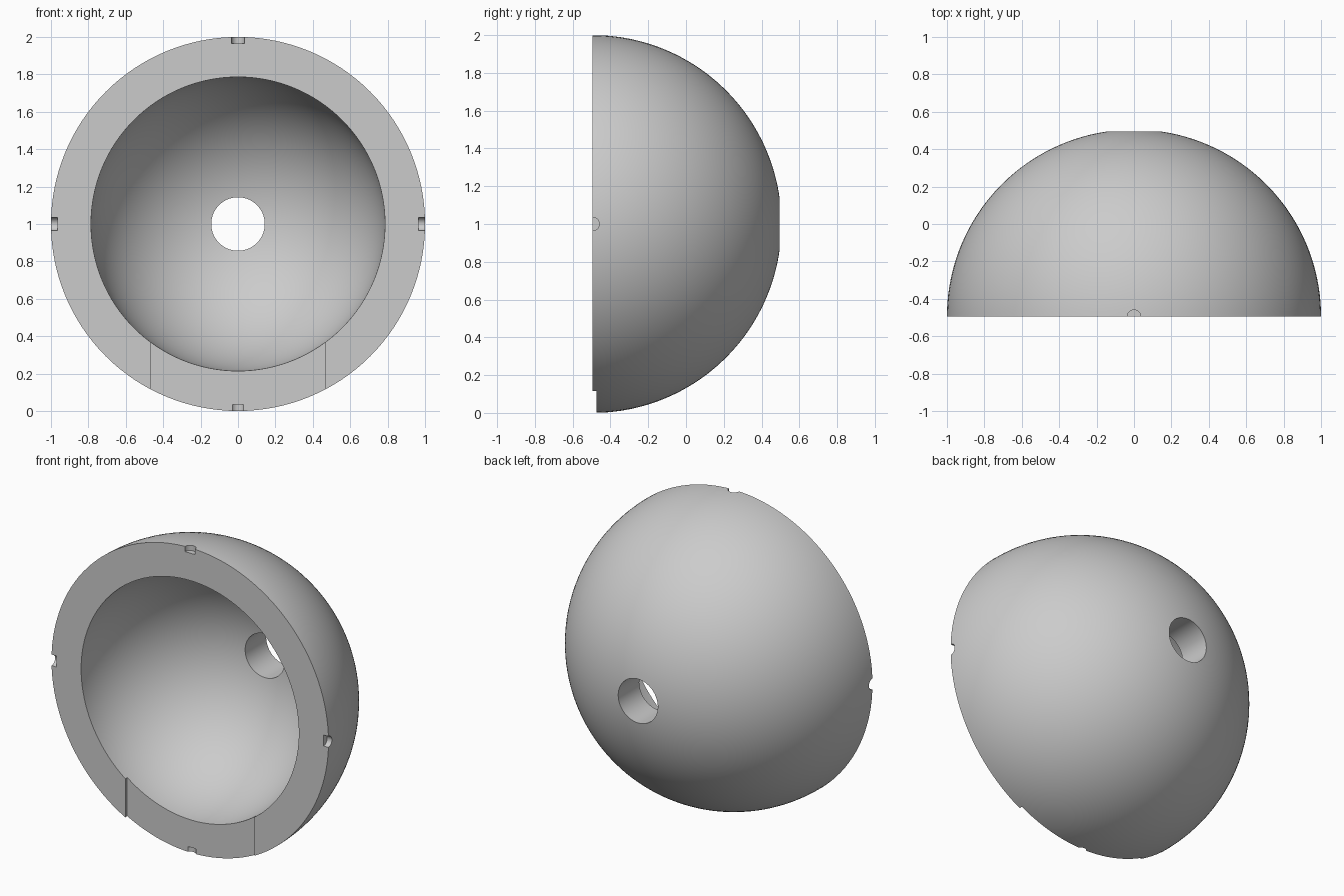
import bpy, bmesh, math
from mathutils import Matrix, Vector

if "Cube" in bpy.data.objects:
    bpy.data.objects.remove(bpy.data.objects["Cube"], do_unlink=True)

OUTER, INNER, HOLE = 1.0, 0.786, 0.143
FRONT = -0.495
CENTRE = Vector((0, FRONT, 1))

grey = bpy.data.materials.new("plain grey")
grey.use_nodes = True
grey.diffuse_color = (0.6, 0.6, 0.6, 1)
grey.node_tree.nodes["Principled BSDF"].inputs["Base Color"].default_value = grey.diffuse_color


def arc(radius, steps):
    """Quarter arc from the rear hole to the front rim."""
    start = math.asin(HOLE / radius)
    angles = [start + (math.pi / 2 - start) * i / steps for i in range(steps + 1)]
    return [Vector((radius * math.sin(a), radius * math.cos(a), 0)) for a in angles]


def mesh_object(name, bm):
    bmesh.ops.recalc_face_normals(bm, faces=bm.faces)
    mesh = bpy.data.meshes.new(name)
    bm.to_mesh(mesh)
    bm.free()
    obj = bpy.data.objects.new(name, mesh)
    bpy.context.collection.objects.link(obj)
    mesh.materials.append(grey)
    return obj


def cut(target, cutter):
    cutter.hide_render = True
    mod = target.modifiers.new(cutter.name, 'BOOLEAN')
    mod.operation, mod.solver, mod.object = 'DIFFERENCE', 'EXACT', cutter
    bpy.context.view_layer.objects.active = target
    bpy.ops.object.modifier_apply(modifier=mod.name)
    bpy.data.objects.remove(cutter, do_unlink=True)


# Hollow half sphere with a round rear hole, turned about the y axis
bm = bmesh.new()
points = arc(OUTER, 48) + arc(INNER, 48)[::-1]
verts = [bm.verts.new(p) for p in points]
edges = [bm.edges.new((v, verts[i - 1])) for i, v in enumerate(verts)]
bmesh.ops.spin(bm, geom=verts + edges, cent=(0, 0, 0), axis=(0, 1, 0),
               angle=math.tau, steps=128, use_merge=True)
bmesh.ops.remove_doubles(bm, verts=bm.verts, dist=0.0001)
bmesh.ops.translate(bm, verts=bm.verts, vec=CENTRE)
shell = mesh_object("half_sphere_shell", bm)

# Shallow step across the bottom of the front rim
bm = bmesh.new()
box = Matrix.Translation((0, FRONT, 0.1)) @ Matrix.Diagonal((0.934, 0.04, 0.8, 1))
bmesh.ops.create_cube(bm, size=1, matrix=box)
cut(shell, mesh_object("rim_step_cutter", bm))

# Four half-round notches at the rim's outer edge
for i in range(4):
    turn = Matrix.Rotation(i * math.pi / 2, 4, 'Y')
    place = Matrix.Translation(CENTRE) @ turn @ Matrix.Translation((0, 0, 1.015))
    bm = bmesh.new()
    bmesh.ops.create_cone(bm, cap_ends=True, segments=32, radius1=0.036,
                          radius2=0.036, depth=0.1, matrix=place)
    cut(shell, mesh_object("rim_notch_cutter", bm))

# Smooth curved surfaces, crisp edges
bpy.ops.object.select_all(action='DESELECT')
shell.select_set(True)
bpy.context.view_layer.objects.active = shell
bpy.ops.object.shade_smooth_by_angle(angle=math.radians(30))
